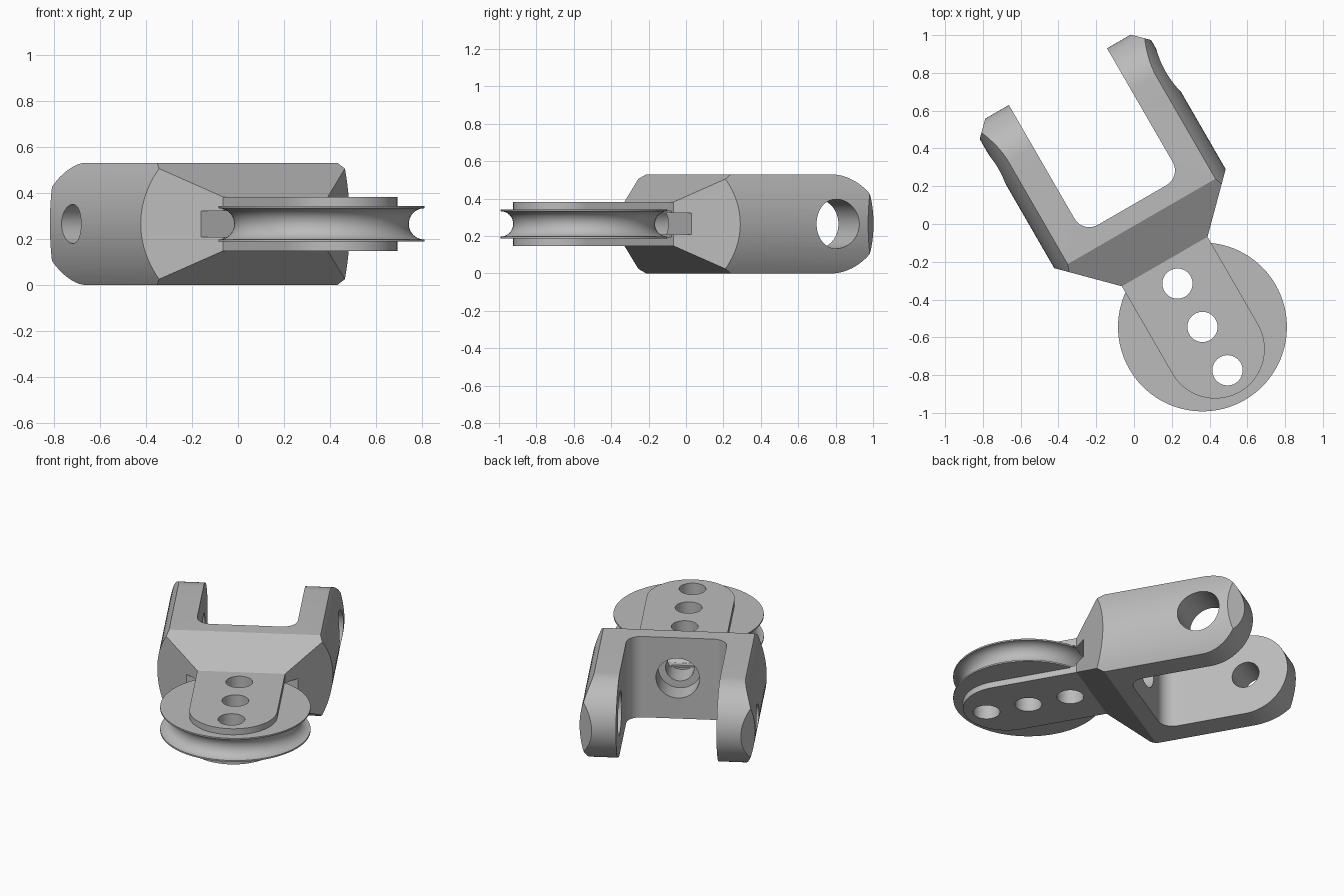
import bpy, bmesh
from math import sin, cos, pi, radians
from mathutils import Matrix, Vector

cube = bpy.data.objects.get("Cube")
if cube:
    bpy.data.objects.remove(cube, do_unlink=True)

steel = bpy.data.materials.new("grey steel")
steel.use_nodes = True
GREY = (0.5, 0.5, 0.5, 1)
steel.diffuse_color = GREY
steel.node_tree.nodes["Principled BSDF"].inputs["Base Color"].default_value = GREY

# Local frame: y runs from sheave to fork, z = 0 is the mid plane
R, H, STRAP_W, STRAP_H = 0.524, 0.265, 0.262, 0.117
PIN_Y, FLOOR_Y, NECK_Y = 1.265, 0.745, 0.4
PLACE = Matrix.Translation((0.3625, -0.545, H)) @ Matrix.Rotation(radians(30), 4, 'Z')


def finish(bm, name):
    bmesh.ops.recalc_face_normals(bm, faces=bm.faces)
    mesh = bpy.data.meshes.new(name)
    bm.to_mesh(mesh)
    bm.free()
    mesh.materials.append(steel)
    ob = bpy.data.objects.new(name, mesh)
    bpy.context.collection.objects.link(ob)
    return ob


def arc(cx, cy, r, a0, a1, n=24):
    angles = [radians(a0 + (a1 - a0) * i / n) for i in range(n + 1)]
    return [(cx + r * cos(a), cy + r * sin(a)) for a in angles]


def prism(name, pts, lo, hi, axis='Z'):
    """Extrude a 2D outline along Z (points x, y) or X (points y, z)."""
    bm = bmesh.new()
    place = (lambda p: (p[0], p[1], lo)) if axis == 'Z' else (lambda p: (lo, p[0], p[1]))
    face = bm.faces.new([bm.verts.new(place(p)) for p in pts])
    new = bmesh.ops.extrude_face_region(bm, geom=[face])["geom"]
    step = Vector((0, 0, hi - lo)) if axis == 'Z' else Vector((hi - lo, 0, 0))
    bmesh.ops.translate(bm, vec=step, verts=[g for g in new if isinstance(g, bmesh.types.BMVert)])
    return finish(bm, name)


def rod(name, r, axis, lo, hi, at=(0, 0, 0), n=64):
    bm = bmesh.new()
    turn = {'X': Matrix.Rotation(pi / 2, 4, 'Y'), 'Y': Matrix.Rotation(-pi / 2, 4, 'X'),
            'Z': Matrix.Identity(4)}[axis]
    mid = turn @ Vector((0, 0, (lo + hi) / 2))
    bmesh.ops.create_cone(bm, cap_ends=True, segments=n, radius1=r, radius2=r, depth=hi - lo,
                          matrix=Matrix.Translation(Vector(at) + mid) @ turn)
    return finish(bm, name)


def box(name, x, y0, y1, z):
    return prism(name, [(-x, y0), (x, y0), (x, y1), (-x, y1)], -z, z)


def combine(target, tool, operation):
    mod = target.modifiers.new("cut", 'BOOLEAN')
    mod.operation, mod.solver, mod.object = operation, 'EXACT', tool
    bpy.context.view_layer.objects.active = target
    bpy.ops.object.modifier_apply(modifier=mod.name)
    bpy.data.objects.remove(tool, do_unlink=True)


# Fork body: round bar trimmed by a side outline and a plan outline
yoke = rod("yoke", R, 'Y', 0.3, 1.6, n=128)
side = [(NECK_Y, -STRAP_H), (0.645, -H)] + arc(PIN_Y, 0, H, -90, 90, 40) + [
    (0.645, H), (NECK_Y, STRAP_H)]
combine(yoke, prism("side_trim", side, -1, 1, 'X'), 'INTERSECT')
half = [(STRAP_W, NECK_Y), (0.56, 0.698), (0.56, 1.415), (0.425, 1.55)]
plan = half + [(-x, y) for x, y in reversed(half)]
combine(yoke, prism("plan_trim", plan, -1, 1), 'INTERSECT')

# Gap between the fork arms with filleted corners
fillet, gap = 0.09, 0.3
slot = arc(-gap + fillet, FLOOR_Y + fillet, fillet, 180, 270, 10) + \
    arc(gap - fillet, FLOOR_Y + fillet, fillet, 270, 360, 10) + [(gap, 2), (-gap, 2)]
combine(yoke, prism("fork_gap", slot, -1, 1), 'DIFFERENCE')

# Round-ended cheek straps
strap = arc(0, -0.135, STRAP_W, 180, 360, 40) + [(STRAP_W, 0.45), (-STRAP_W, 0.45)]
combine(yoke, prism("straps", strap, -STRAP_H, STRAP_H), 'UNION')

# Sheave slot, rope window, pin holes and stepped shank bore
combine(yoke, box("sheave_slot", 1, -1, 0.39, 0.07), 'DIFFERENCE')
combine(yoke, box("rope_window", 1, 0.3, 0.471, 0.057), 'DIFFERENCE')
combine(yoke, rod("large_pin", 0.132, 'X', 0.1, 1, (0, PIN_Y, 0)), 'DIFFERENCE')
combine(yoke, rod("small_pin", 0.085, 'X', -1, -0.1, (0, PIN_Y, 0)), 'DIFFERENCE')
combine(yoke, rod("bore", 0.13, 'Y', 0.6, 0.9), 'DIFFERENCE')
combine(yoke, rod("shank", 0.085, 'Y', 0.44, 0.7), 'DIFFERENCE')

# Grooved sheave turned about z
rim, lip, groove = 0.447, 0.0775, 0.068
profile = [(0, -lip), (rim, -lip)] + arc(rim, 0, groove, 270, 90, 20) + [(rim, lip), (0, lip)]
bm = bmesh.new()
verts = [bm.verts.new((r, 0, z)) for r, z in profile]
edges = [bm.edges.new(pair) for pair in zip(verts, verts[1:])]
bmesh.ops.spin(bm, geom=verts + edges, cent=(0, 0, 0), axis=(0, 0, 1), angle=2 * pi, steps=96)
bmesh.ops.remove_doubles(bm, verts=bm.verts, dist=0.0001)
sheave = finish(bm, "sheave")

# Three holes through the straps and sheave
for part in (yoke, sheave):
    for y in (-0.265, 0, 0.265):
        combine(part, rod("drill", 0.08, 'Z', -1, 1, (0, y, 0), 48), 'DIFFERENCE')

# Shade and stand the assembly in place
for part in (yoke, sheave):
    part.data.transform(PLACE)
    bpy.ops.object.select_all(action='DESELECT')
    part.select_set(True)
    bpy.context.view_layer.objects.active = part
    bpy.ops.object.shade_smooth_by_angle(angle=radians(25))
